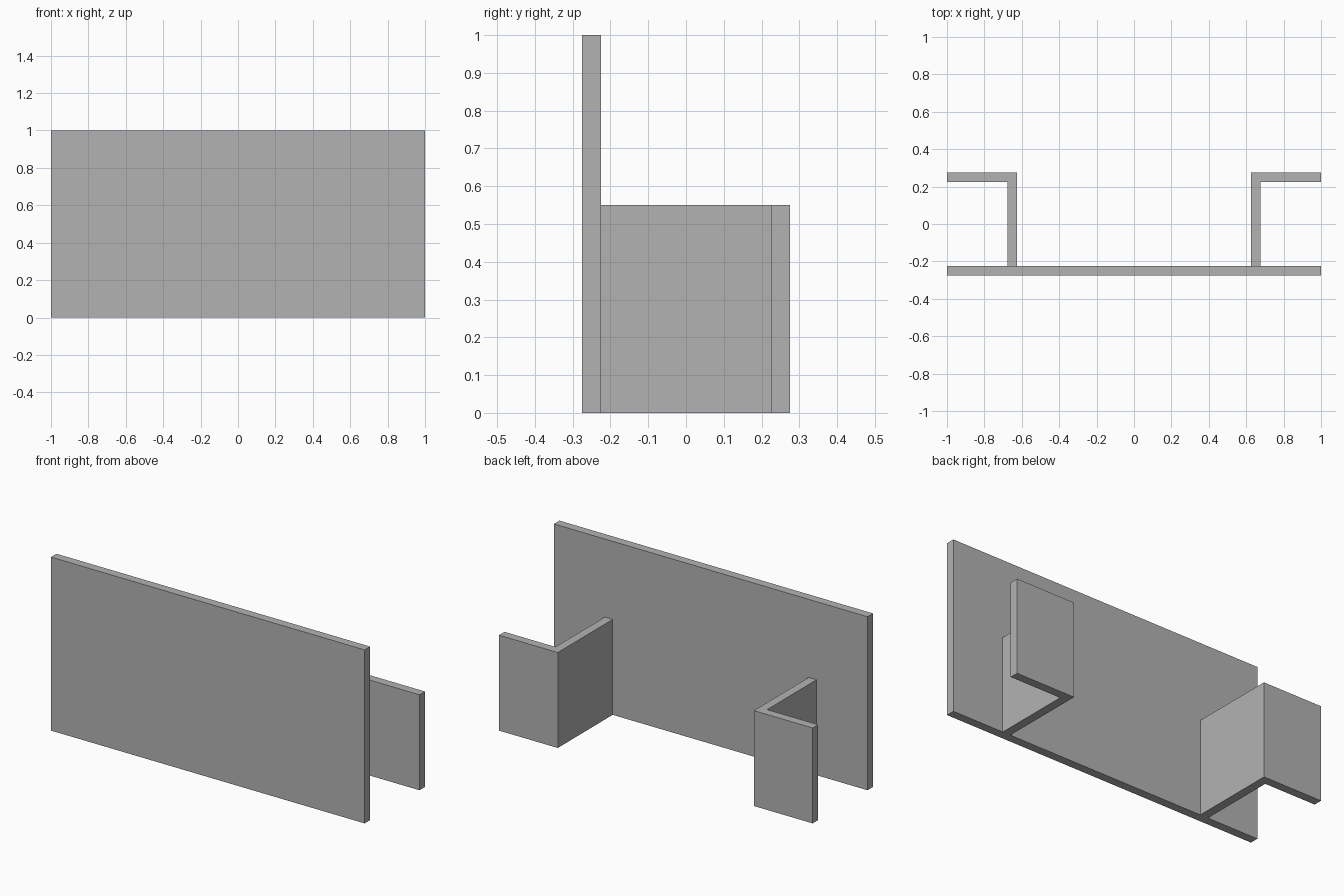
import bpy
import bmesh

cube = bpy.data.objects.get("Cube")
if cube:
    bpy.data.objects.remove(cube, do_unlink=True)

# Single grey material
grey = bpy.data.materials.new("plain grey")
grey.use_nodes = True
colour = (0.45, 0.45, 0.45, 1)
grey.diffuse_color = colour
grey.node_tree.nodes["Principled BSDF"].inputs["Base Color"].default_value = colour

THICK = 0.05
HALF_DEPTH = 0.275
PANEL_BACK = -HALF_DEPTH + THICK
PANEL_HEIGHT = 1.0
BRACKET_HEIGHT = 0.55
WEB_X = 0.625


def extrude_plan(name, outline, height):
    """Extrude a plan outline upward from the ground."""
    bm = bmesh.new()
    base = bm.faces.new([bm.verts.new((x, y, 0)) for x, y in outline])
    result = bmesh.ops.extrude_face_region(bm, geom=[base], use_keep_orig=True)
    top = [v for v in result["geom"] if isinstance(v, bmesh.types.BMVert)]
    bmesh.ops.translate(bm, verts=top, vec=(0, 0, height))
    bmesh.ops.recalc_face_normals(bm, faces=bm.faces)
    mesh = bpy.data.meshes.new(name)
    bm.to_mesh(mesh)
    bm.free()
    mesh.materials.append(grey)
    obj = bpy.data.objects.new(name, mesh)
    bpy.context.collection.objects.link(obj)
    return obj


# Tall front panel
extrude_plan("front_panel", [(-1, -HALF_DEPTH), (1, -HALF_DEPTH),
                             (1, PANEL_BACK), (-1, PANEL_BACK)], PANEL_HEIGHT)

# L-shaped support brackets, with the rear flanges turned outward
flange_front = HALF_DEPTH - THICK
bracket = [(WEB_X, PANEL_BACK), (WEB_X + THICK, PANEL_BACK),
           (WEB_X + THICK, flange_front), (1, flange_front),
           (1, HALF_DEPTH), (WEB_X, HALF_DEPTH)]
for name, side in (("left_bracket", 1), ("right_bracket", -1)):
    extrude_plan(name, [(side * x, y) for x, y in bracket], BRACKET_HEIGHT)
